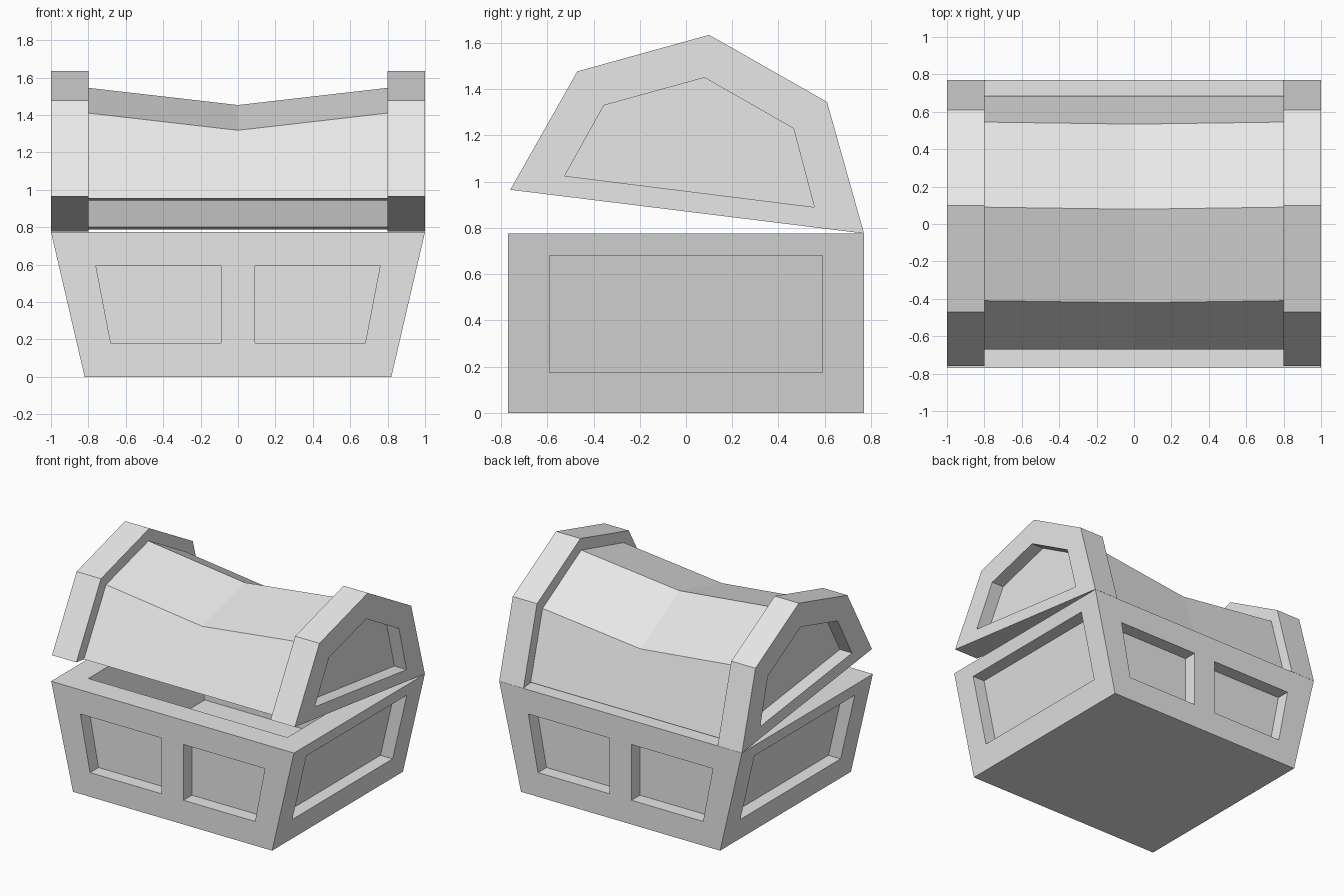
import bpy
import bmesh

cube = bpy.data.objects.get("Cube")
if cube:
    bpy.data.objects.remove(cube, do_unlink=True)

GREY = (0.8, 0.8, 0.8, 1.0)
mat = bpy.data.materials.new("plain_grey")
mat.use_nodes = True
mat.diffuse_color = GREY
mat.node_tree.nodes["Principled BSDF"].inputs["Base Color"].default_value = GREY


def loft(name, loops, caps=True):
    """Skin a row of equal point loops into one mesh object."""
    bm = bmesh.new()
    rows = [[bm.verts.new(p) for p in loop] for loop in loops]
    n = len(rows[0])
    for a, b in zip(rows, rows[1:]):
        for i in range(n):
            j = (i + 1) % n
            bm.faces.new((a[i], a[j], b[j], b[i]))
    if caps:
        bm.faces.new(rows[0])
        bm.faces.new(rows[-1])
    bmesh.ops.recalc_face_normals(bm, faces=bm.faces)
    mesh = bpy.data.meshes.new(name)
    bm.to_mesh(mesh)
    bm.free()
    mesh.materials.append(mat)
    obj = bpy.data.objects.new(name, mesh)
    bpy.context.collection.objects.link(obj)
    return obj


def carve(obj, cutter):
    """Cut one shape out of another and discard the cutter."""
    cutter.hide_render = True
    mod = obj.modifiers.new("recess", 'BOOLEAN')
    mod.operation = 'DIFFERENCE'
    mod.solver = 'EXACT'
    mod.object = cutter
    bpy.context.view_layer.objects.active = obj
    bpy.ops.object.modifier_apply(modifier=mod.name)
    bpy.data.objects.remove(cutter, do_unlink=True)


def rect(x, y, z):
    return [(-x, -y, z), (x, -y, z), (x, y, z), (-x, y, z)]


HEIGHT, DEPTH, RECESS, RIM = 0.775, 0.77, 0.1, 0.18


def side_x(z):
    """Half width of the flared base at a height."""
    return 0.82 + 0.18 * z / HEIGHT


# Flared base with a hollow inside
base = loft("chest_base", [rect(side_x(z), DEPTH, z) for z in (0, HEIGHT)])
carve(base, loft("hollow", [rect(side_x(z) - RIM, DEPTH - RIM, z)
                            for z in (0.2, 0.9)]))

# Recessed panels: two on the front and back, one on each side
front_panel = [(0.09, 0.18), (0.68, 0.18), (0.76, 0.595), (0.09, 0.595)]
side_panel = [(-0.59, 0.175), (0.59, 0.175), (0.59, 0.68), (-0.59, 0.68)]
for s in (-1, 1):
    for t in (-1, 1):
        carve(base, loft("panel_cut", [[(s * x, t * y, z) for x, z in front_panel]
                                       for y in (DEPTH - RECESS, 1)]))
    carve(base, loft("side_cut", [
        [(s * (side_x(z) - RECESS), y, z) for y, z in side_panel],
        [(s * 1.2, y, z) for y, z in side_panel]]))

# Solid lid ends with recessed outer panels
arch = [(-0.76, 0.965), (-0.47, 1.477), (0.1, 1.635), (0.61, 1.345), (0.77, 0.776)]
arch_panel = [(-0.525, 1.025), (-0.355, 1.33), (0.08, 1.45), (0.465, 1.23), (0.555, 0.89)]
for s, side in ((-1, "right"), (1, "left")):
    end = loft(side + "_lid_end", [[(s * x, y, z) for y, z in arch] for x in (0.8, 1)])
    carve(end, loft("arch_cut", [[(s * x, y, z) for y, z in arch_panel]
                                 for x in (1 - RECESS, 1.2)]))

# Lid shell between the ends, sagging in the middle
outer = [(-0.67, 0.954), (-0.41, 1.41), (0.09, 1.545), (0.545, 1.285), (0.685, 0.788)]
inner = [(0.595, 0.8), (0.47, 1.22), (0.08, 1.445), (-0.345, 1.33), (-0.575, 0.943)]


def sagged(x, drop):
    return [(x, y - 0.12 * drop, z - drop) if z > 1 else (x, y, z)
            for y, z in outer + inner]


loft("lid_shell", [sagged(-0.8, 0), sagged(0, 0.092), sagged(0.8, 0)], caps=False)
